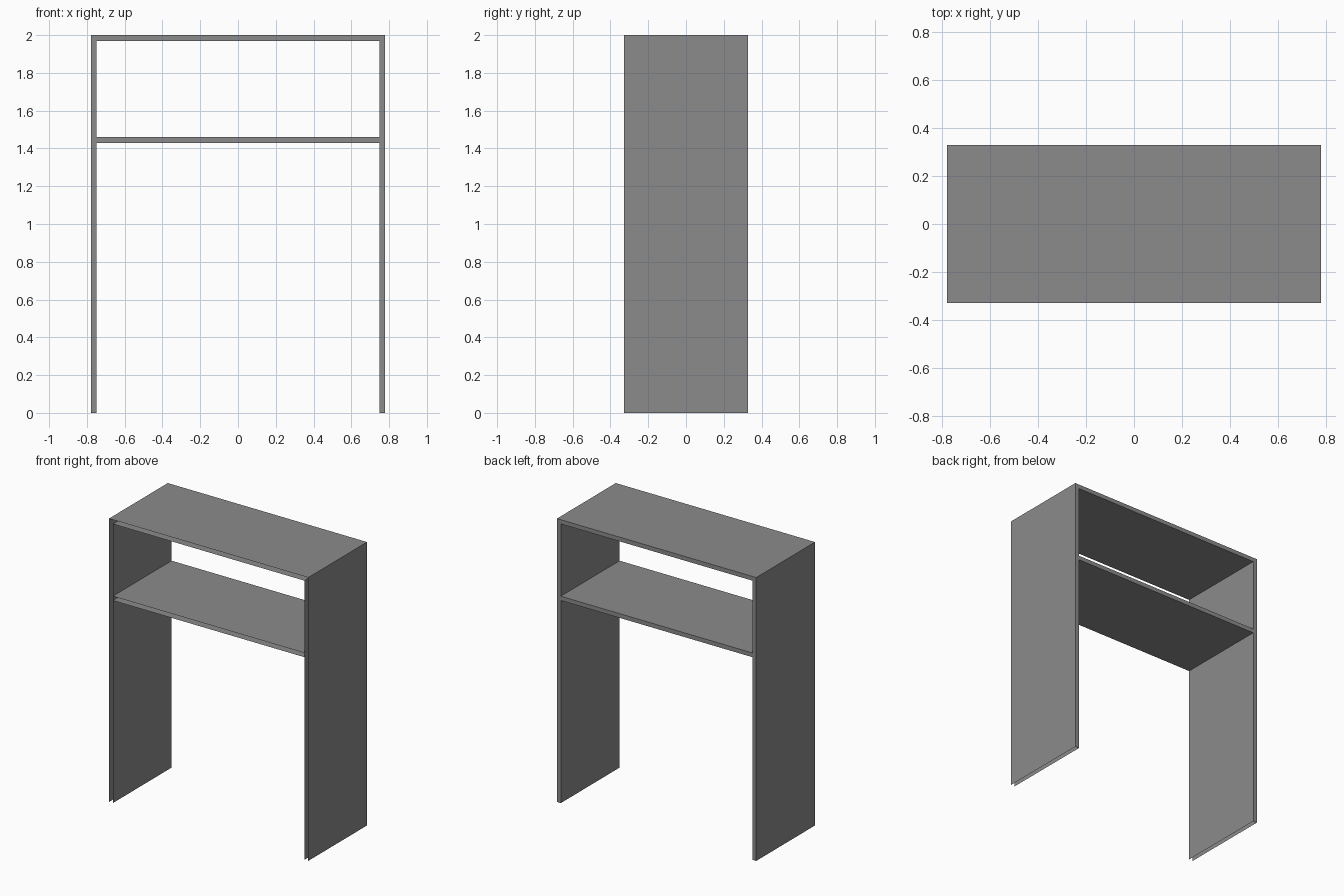
import bpy
import bmesh

if "Cube" in bpy.data.objects:
    bpy.data.objects.remove(bpy.data.objects["Cube"])

HX, HY, H, T = 0.778, 0.328, 2.0, 0.03   # half width, half depth, height, board thickness
SHELF_TOP = 1.46

grey = bpy.data.materials.new("plain grey")
grey.diffuse_color = (0.26, 0.26, 0.26, 1.0)
grey.use_nodes = True
grey.node_tree.nodes["Principled BSDF"].inputs["Base Color"].default_value = grey.diffuse_color


def open_shell(name, outer, inner):
    """Two xz paths swept front to back, joined at the back; front and ends stay open."""
    bm = bmesh.new()
    rows = []
    for path in (outer, inner):
        front = [bm.verts.new((x, -HY, z)) for x, z in path]
        back = [bm.verts.new((x, HY, z)) for x, z in path]
        rows.append(back)
        for i in range(len(path) - 1):
            bm.faces.new((front[i], front[i + 1], back[i + 1], back[i]))
    # back edge strip
    a, b = rows
    for i in range(len(a) - 1):
        bm.faces.new((a[i], a[i + 1], b[i + 1], b[i]))
    bmesh.ops.recalc_face_normals(bm, faces=bm.faces)
    # make sure the first path faces outwards (upwards)
    bm.normal_update()
    top = max(bm.faces, key=lambda f: f.calc_center_median().z)
    if top.normal.z < 0:
        bmesh.ops.reverse_faces(bm, faces=bm.faces)
    mesh = bpy.data.meshes.new(name)
    bm.to_mesh(mesh)
    bm.free()
    mesh.materials.append(grey)
    obj = bpy.data.objects.new(name, mesh)
    bpy.context.collection.objects.link(obj)
    return obj


def arch(x, z):
    return [(-x, 0), (-x, z), (x, z), (x, 0)]


# Side panels and top in one hollow arch
open_shell("side_panels_and_top", arch(HX, H), arch(HX - T, H - T))

# Shelf between the side panels
sx = HX - T
open_shell("shelf", [(-sx, SHELF_TOP), (sx, SHELF_TOP)],
           [(-sx, SHELF_TOP - T), (sx, SHELF_TOP - T)])
